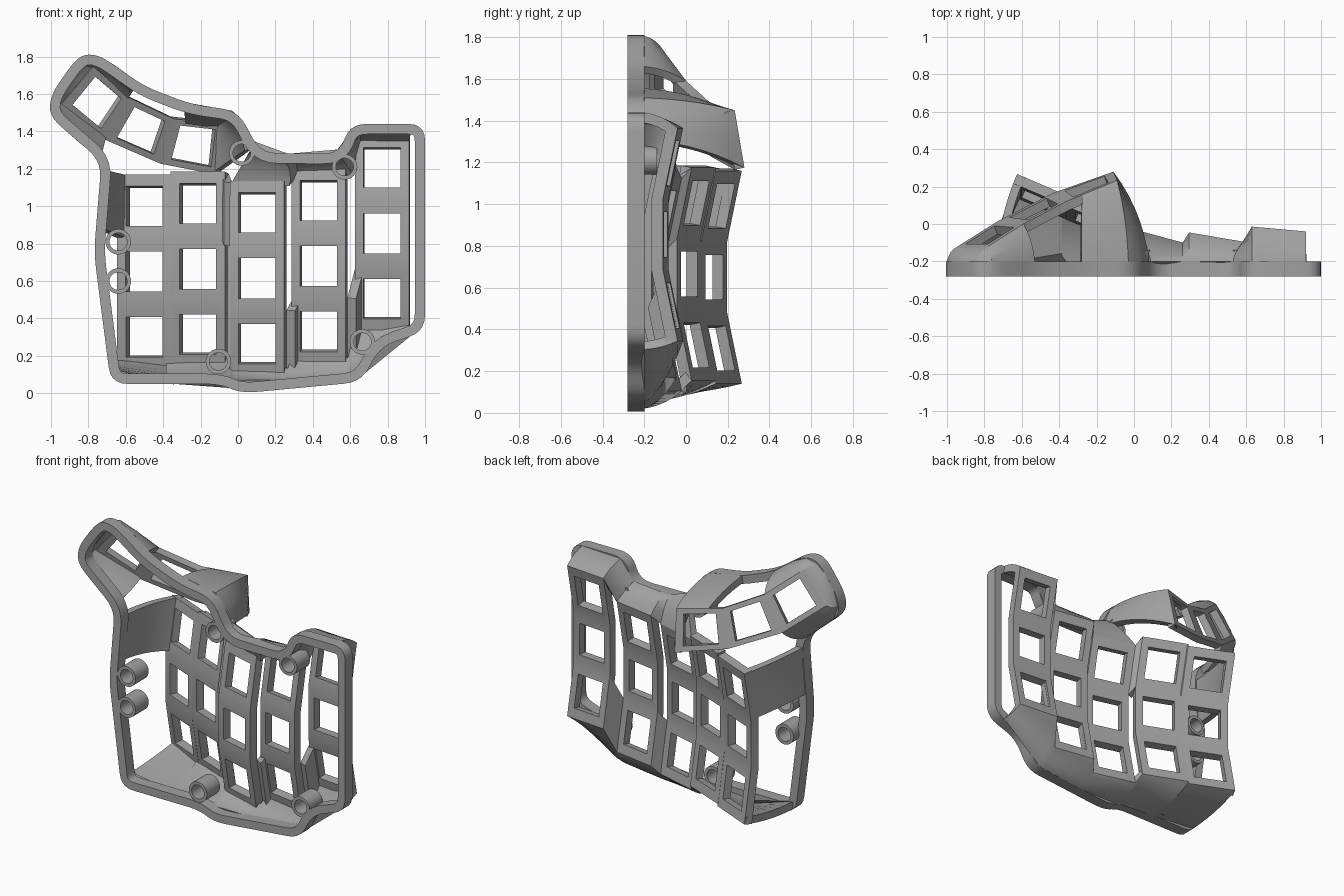
import bpy, bmesh, math
from mathutils import Vector

cube = bpy.data.objects.get("Cube")
if cube:
    bpy.data.objects.remove(cube, do_unlink=True)

grey = bpy.data.materials.new("plain grey")
grey.use_nodes = True
grey.diffuse_color = (0.36, 0.36, 0.36, 1)
grey.node_tree.nodes["Principled BSDF"].inputs["Base Color"].default_value = (0.36, 0.36, 0.36, 1)

BASE, RIM = -0.28, -0.2


def finish(name, faces, thickness=0, outward=True):
    """Mesh from lists of corner points, merged, optionally thickened inward."""
    bm, cache = bmesh.new(), {}
    for face in faces:
        vs = []
        for p in face:
            key = tuple(round(c, 4) for c in p)
            if key not in cache:
                cache[key] = bm.verts.new(p)
            if cache[key] not in vs:
                vs.append(cache[key])
        if len(vs) > 2 and not bm.faces.get(vs):
            bm.faces.new(vs)
    bmesh.ops.recalc_face_normals(bm, faces=bm.faces[:])
    if thickness and sum(f.normal.y * f.calc_area() for f in bm.faces) < 0:
        bmesh.ops.reverse_faces(bm, faces=bm.faces[:])
    mesh = bpy.data.meshes.new(name)
    bm.to_mesh(mesh)
    bm.free()
    mesh.materials.append(grey)
    ob = bpy.data.objects.new(name, mesh)
    bpy.context.collection.objects.link(ob)
    bpy.ops.object.select_all(action="DESELECT")
    ob.select_set(True)
    bpy.context.view_layer.objects.active = ob
    if thickness:
        mod = ob.modifiers.new("thickness", "SOLIDIFY")
        mod.thickness = thickness
        mod.offset = -1
        bpy.ops.object.modifier_apply(modifier=mod.name)
    bpy.ops.object.shade_smooth_by_angle(angle=math.radians(28))
    return ob


def grid(rows):
    """Quads between successive rows of points."""
    return [(a[i], a[i + 1], b[i + 1], b[i])
            for a, b in zip(rows, rows[1:]) for i in range(len(a) - 1)]


def key_cell(a, b, c, d, iu=0.16, iv=0.185):
    """Frame of four quads around a key opening; a-b top edge, d-c bottom edge."""
    def at(u, v):
        return a.lerp(b, u).lerp(d.lerp(c, u), v)
    inner = [at(iu, iv), at(1 - iu, iv), at(1 - iu, 1 - iv), at(iu, 1 - iv)]
    outer = [a, b, c, d]
    return [(outer[i], outer[(i + 1) % 4], inner[(i + 1) % 4], inner[i]) for i in range(4)]


def loft(pairs, steps=7):
    """Bulging wall from rim points to plate edge points."""
    lines = []
    for rim, end in pairs:
        ctrl = Vector((rim.x * 0.85 + end.x * 0.15, rim.y * 0.45 + end.y * 0.55,
                       rim.z * 0.85 + end.z * 0.15))
        lines.append([rim.lerp(ctrl, t / steps).lerp(ctrl.lerp(end, t / steps), t / steps)
                      for t in range(steps + 1)])
    return grid(lines)


# Base outline with filleted corners
corners = [Vector(p) for p in (
    (-1.01, 1.48), (-1.0, 1.6), (-.85, 1.81), (-.74, 1.81), (-.5, 1.64), (-.25, 1.545),
    (0, 1.51), (.12, 1.285), (.54, 1.28), (.6, 1.44), (1, 1.44), (1, .33), (.76, .25),
    (.66, .06), (.02, 0), (-.1, .05), (-.68, .05), (-.77, .75), (-.73, 1.24))]
outline = []
for i, p in enumerate(corners):
    ends = []
    for q in (corners[i - 1], corners[(i + 1) % len(corners)]):
        ends.append(p + (q - p).normalized() * min(0.09, (q - p).length * 0.45))
    for k in range(6):
        t = k / 5
        outline.append(ends[0].lerp(p, t).lerp(p.lerp(ends[1], t), t))


def inset(points, w):
    res = []
    for i, p in enumerate(points):
        t = (points[(i + 1) % len(points)] - points[i - 1]).normalized()
        res.append(p + Vector((t.y, -t.x)) * w)
    return res


def edge_z(x, top):
    """Height of the outline at x on its top or bottom side."""
    hits = []
    for a, b in zip(outline, outline[1:] + outline[:1]):
        if min(a.x, b.x) <= x <= max(a.x, b.x) and a.x != b.x:
            hits.append(a.y + (b.y - a.y) * (x - a.x) / (b.x - a.x))
    return max(hits) if top else min(hits)


inner = inset(outline, 0.055)
loops = [[Vector((p.x, y, p.y)) for p in ring + ring[:1]]
         for ring, y in ((outline, BASE), (outline, RIM), (inner, RIM), (inner, BASE), (outline, BASE))]
finish("base_rim", grid(loops))

# Finger columns: centre x, middle z, middle y, slope across
columns = [(-.48, .65, .135, .43), (-.195, .665, .015, .40), (.115, .615, -.13, .27),
           (.44, .68, -.14, .17), (.775, .855, -.097, .09)]
HALF, ROW, END, LIFT = 0.145, 0.17, 0.51, 0.07


def edge(col, side):
    """Points down one side of a column, top to bottom."""
    x, z, y, slope = col
    return [Vector((x + side * HALF, y - side * HALF * slope + (LIFT if abs(dz) > ROW else 0), z + dz))
            for dz in (END, ROW, -ROW, -END)]


names = ["inner", "index", "middle", "ring", "little"]
lefts = [edge(c, -1) for c in columns]
rights = [edge(c, 1) for c in columns]
for name, l, r in zip(names, lefts, rights):
    faces = []
    for k in range(3):
        faces += key_cell(l[k], r[k], r[k + 1], l[k + 1])
    finish(name + "_finger_column", faces, 0.055)

# Webs between neighbouring columns
for i, k in ((0, 0), (1, 0), (2, 2), (3, 2)):
    finish("web_" + names[i], [(rights[i][k], lefts[i + 1][k], lefts[i + 1][k + 1], rights[i][k + 1])], 0.05)


def rim_point(x, z):
    return Vector((x, RIM, z))


# Bottom wall under all columns, top wall over the last three
pairs = []
for l, r in zip(lefts, rights):
    for p in (l[3], r[3]):
        x = max(p.x, -0.615) * (1.08 if p.x < -0.5 else 1)
        pairs.append((rim_point(x, edge_z(x, False)), p))
finish("bottom_wall", loft(pairs), 0.05)

pairs = []
for l, r in zip(lefts[2:], rights[2:]):
    for p in (l[0], r[0]):
        x = max(p.x, 0.09)
        if 0.5 < x < 0.6:
            x = 0.53
        pairs.append((rim_point(x, edge_z(x, True)), p))
finish("top_wall", loft(pairs), 0.05)

# Corner panel from the side rim to the inner column
a = lefts[0]
finish("side_panel", loft([(rim_point(-.755, .88), a[1]), (rim_point(-.74, 1.05), a[0].lerp(a[1], .5)),
                           (rim_point(-.735, 1.19), a[0])]), 0.045)


# Thumb cluster plate
def thumb_point(x, z):
    return Vector((x, min(0.28, 0.075 + 0.38 * (x + .53) - 0.3 * (z - 1.42)), z))


tops = [thumb_point(*p) for p in ((-.79, 1.76), (-.59, 1.59), (-.36, 1.48), (-.09, 1.45))]
bots = [thumb_point(*p) for p in ((-.96, 1.56), (-.73, 1.37), (-.43, 1.24), (-.11, 1.175))]
faces = []
for k in range(3):
    faces += key_cell(tops[k], tops[k + 1], bots[k + 1], bots[k], 0.16, 0.13)
finish("thumb_plate", faces, 0.05)

# Thumb walls, open between the two of them
end_mid = tops[0].lerp(bots[0], 0.5)
finish("thumb_outer_wall", loft([
    (rim_point(-.75, 1.26), bots[1]), (rim_point(-.86, 1.35), bots[0].lerp(bots[1], .5)),
    (rim_point(-.97, 1.45), bots[0]), (rim_point(-1.0, 1.54), bots[0]),
    (rim_point(-.97, 1.64), bots[0].lerp(end_mid, .6)), (rim_point(-.9, 1.74), end_mid),
    (rim_point(-.84, 1.79), tops[0]), (rim_point(-.76, 1.805), tops[0]),
    (rim_point(-.66, 1.755), tops[0].lerp(tops[1], .5)), (rim_point(-.53, 1.66), tops[1])]), 0.04)
finish("thumb_inner_wall", loft([
    (rim_point(-.28, 1.555), tops[2].lerp(tops[3], .3)), (rim_point(-.14, 1.53), tops[2].lerp(tops[3], .7)),
    (rim_point(-.03, 1.51), tops[3]), (rim_point(.03, 1.45), tops[3].lerp(bots[3], .25)),
    (rim_point(.06, 1.38), tops[3].lerp(bots[3], .6)), (rim_point(.08, 1.31), bots[3])]), 0.045)

# Screw bosses: short tubes inside the rim
for n, (x, z) in enumerate(((.02, 1.285), (.57, 1.21), (.665, .275), (-.105, .17), (-.64, .81), (-.64, .6))):
    rings = []
    for rad, y in ((.068, BASE), (.068, -.14), (.047, -.14), (.047, BASE), (.068, BASE)):
        rings.append([Vector((x + rad * math.cos(k * math.tau / 32), y, z + rad * math.sin(k * math.tau / 32)))
                      for k in range(33)])
    finish("screw_boss_%d" % (n + 1), grid(rings))
